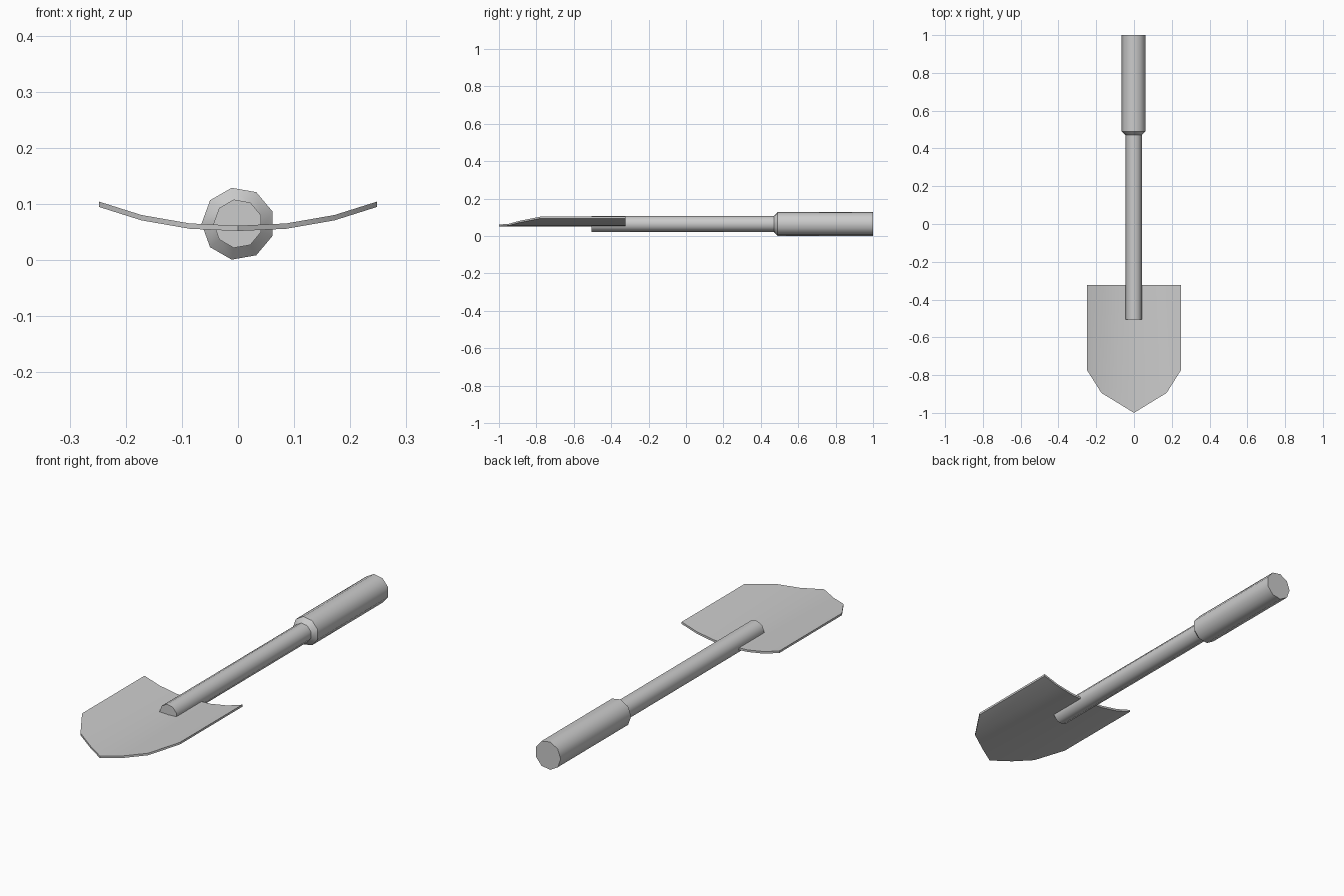
import bpy, bmesh, math

if "Cube" in bpy.data.objects:
    bpy.data.objects.remove(bpy.data.objects["Cube"])


def finish(name, bm, angle):
    bmesh.ops.recalc_face_normals(bm, faces=bm.faces)
    mesh = bpy.data.meshes.new(name)
    bm.to_mesh(mesh)
    bm.free()
    obj = bpy.data.objects.new(name, mesh)
    bpy.context.collection.objects.link(obj)
    bpy.ops.object.select_all(action='DESELECT')
    obj.select_set(True)
    bpy.context.view_layer.objects.active = obj
    bpy.ops.object.shade_smooth_by_angle(angle=math.radians(angle))
    return obj


def rod(name, profile, sides=9, z=0.065):
    # stack of nine-sided rings along y, given as (radius, y)
    bm = bmesh.new()
    rings = []
    for r, y in profile:
        rings.append([bm.verts.new((r * math.cos(a), y, z + r * math.sin(a)))
                      for a in (math.pi + 2 * math.pi * i / sides for i in range(sides))])
    for a, b in zip(rings, rings[1:]):
        for i in range(sides):
            j = (i + 1) % sides
            bm.faces.new((a[i], a[j], b[j], b[i]))
    bm.faces.new(rings[0])
    bm.faces.new(rings[-1])
    return finish(name, bm, 42)


# shaft and thicker grip in one continuous piece
rod("shaft_and_grip", [(0.0437, -0.505), (0.0437, 0.47), (0.065, 0.49), (0.065, 1.0)])

# curved blade: half section as (x, underside z, front edge y), mirrored
half = [(0, 0.052, -1.0), (0.086, 0.056, -0.947), (0.172, 0.071, -0.895), (0.248, 0.095, -0.775)]
section = [(-x, z, y) for x, z, y in half[:0:-1]] + half
back, thick = -0.323, 0.0095
bm = bmesh.new()
loops = []
for x, z, y in section:
    loops.append([bm.verts.new(p) for p in
                  ((x, y, z), (x, back, z), (x, back, z + thick), (x, y, z + thick))])
for a, b in zip(loops, loops[1:]):
    for i in range(4):
        j = (i + 1) % 4
        bm.faces.new((a[i], a[j], b[j], b[i]))
bm.faces.new(loops[0])
bm.faces.new(loops[-1])
finish("blade", bm, 30)
